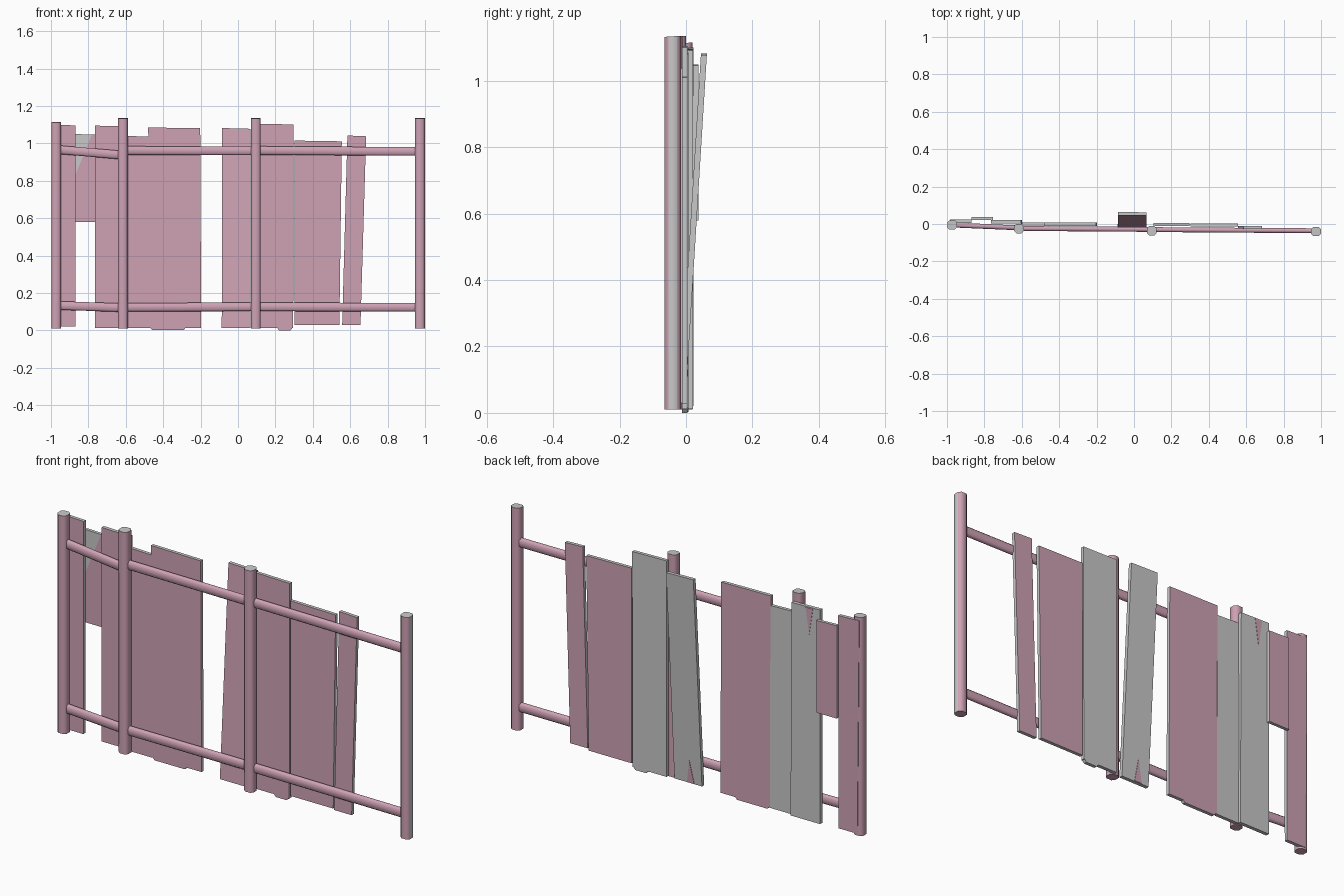
import bpy, bmesh
from mathutils import Vector

if "Cube" in bpy.data.objects:
    bpy.data.objects.remove(bpy.data.objects["Cube"])


def material(name, rgb):
    m = bpy.data.materials.new(name)
    m.diffuse_color = (*rgb, 1)
    m.use_nodes = True
    m.node_tree.nodes["Principled BSDF"].inputs["Base Color"].default_value = m.diffuse_color
    return m


PINK = material("dusty pink wood", (0.62, 0.36, 0.46))
GREY = material("pale grey wood", (0.58, 0.58, 0.58))


def prism(name, loop_a, loop_b, is_grey, smooth=False, cut=None):
    """Solid between two matching loops; is_grey(face) picks the colour."""
    bm = bmesh.new()
    a = [bm.verts.new(p) for p in loop_a]
    b = [bm.verts.new(p) for p in loop_b]
    bm.faces.new(a)
    bm.faces.new(b)
    n = len(a)
    for i in range(n):
        bm.faces.new((a[i], a[(i + 1) % n], b[(i + 1) % n], b[i]))
    bmesh.ops.recalc_face_normals(bm, faces=bm.faces)
    if cut:
        geom = bm.verts[:] + bm.edges[:] + bm.faces[:]
        bmesh.ops.bisect_plane(bm, geom=geom, plane_co=cut[0], plane_no=cut[1])
    bm.normal_update()
    for f in bm.faces:
        f.material_index = int(bool(is_grey(f)))
    me = bpy.data.meshes.new(name)
    bm.to_mesh(me)
    bm.free()
    me.materials.append(PINK)
    me.materials.append(GREY)
    ob = bpy.data.objects.new(name, me)
    bpy.context.collection.objects.link(ob)
    if smooth:
        bpy.ops.object.select_all(action='DESELECT')
        bpy.context.view_layer.objects.active = ob
        ob.select_set(True)
        bpy.ops.object.shade_smooth_by_angle(angle=0.9)
    return ob


def octagon(w, d, c):
    """Rectangle section w by d with corners cut by c."""
    w, d = w / 2, d / 2
    return [(-w + c, -d), (w - c, -d), (w, -d + c), (w, d - c),
            (w - c, d), (-w + c, d), (-w, d - c), (-w, -d + c)]


# Posts: x, y, top height
for i, (x, y, top) in enumerate([(-0.972, -0.005, 1.115), (-0.615, -0.025, 1.135),
                                 (0.095, -0.036, 1.135), (0.973, -0.040, 1.135)]):
    sec = octagon(0.052, 0.05, 0.012)
    prism(f"post_{i + 1}",
          [(x + u, y + v, 0.01) for u, v in sec],
          [(x + u, y + v, top - 0.1 * max(0, -v)) for u, v in sec],
          lambda f, last=(i == 3): f.normal.z > 0.7 or (last and f.normal.x > 0.95),
          smooth=True)

# Rails: start and end points of the centre line
RAILS = [((-0.955, -0.006, 0.966), (-0.63, -0.02, 0.938)),
         ((-0.60, -0.024, 0.962), (0.09, -0.029, 0.96)),
         ((0.10, -0.030, 0.962), (0.96, -0.036, 0.957)),
         ((-0.955, -0.006, 0.133), (-0.63, -0.02, 0.122)),
         ((-0.60, -0.024, 0.124), (0.09, -0.029, 0.126)),
         ((0.10, -0.030, 0.126), (0.96, -0.036, 0.124))]
for i, (s, e) in enumerate(RAILS):
    sec = octagon(0.026, 0.046, 0.008)
    prism(f"rail_{i + 1}",
          [(s[0], s[1] + u, s[2] + v) for u, v in sec],
          [(e[0], e[1] + u, e[2] + v) for u, v in sec],
          lambda f: False, smooth=True)


def plank(name, bottom, top, z, y, t=0.017, grey_back=False, lean=0.0,
          chip=None, cut=None):
    """Board with pink face and grey edges; y is the front of its foot."""
    z0, z1 = z
    outline = [(bottom[0], z0)]
    if chip:  # broken lower edge
        a, b, low = chip
        outline += [(a, z0), (a + 0.01, low), (b - 0.01, low), (b, z0)]
    outline += [(bottom[1], z0), (top[1], z1 - 0.004), (top[0], z1)]

    def side(dy):
        return [(px, y + dy + lean * (pz - z0) / (z1 - z0), pz) for px, pz in outline]

    def grey(f):
        if f.normal.y < -0.7:
            c = f.calc_center_median()
            return cut and (c - Vector(cut[0])).dot(Vector(cut[1])) > 0
        return grey_back if f.normal.y > 0.7 else True

    return prism(name, side(0), side(t), grey, cut=cut)


# Boards from left to right
plank("plank_1", (-0.975, -0.87), (-0.985, -0.868), (0.02, 1.10), 0.006)
plank("plank_short", (-0.87, -0.755), (-0.87, -0.755), (0.58, 1.05), 0.021, 0.016,
      cut=((-0.87, 0.02, 0.83), (-0.22, 0, 0.09)))
plank("plank_2", (-0.765, -0.60), (-0.765, -0.605), (0.012, 1.095), 0.003, 0.018,
      grey_back=True)
plank("plank_3", (-0.605, -0.475), (-0.60, -0.478), (0.012, 1.04), -0.009,
      grey_back=True)
plank("plank_4", (-0.475, -0.197), (-0.48, -0.202), (0.014, 1.085), -0.010,
      chip=(-0.47, -0.28, 0.003))
plank("plank_leaning", (-0.087, 0.067), (-0.085, 0.067), (0.012, 1.082), -0.021, 0.018,
      grey_back=True, lean=0.066)
plank("plank_5", (0.105, 0.295), (0.105, 0.298), (0.012, 1.105), -0.012,
      grey_back=True, chip=(0.21, 0.29, 0.0))
plank("plank_6", (0.302, 0.542), (0.302, 0.555), (0.028, 1.015), -0.013)
plank("plank_7", (0.557, 0.655), (0.585, 0.685), (0.03, 1.042), -0.027)


# Dark splits in the backs of two boards, as thin plates
def split(name, pts):
    prism(name, pts, [(x, y + 0.002, z) for x, y, z in pts], lambda f: False)


split("split_top", [(-0.725, 0.0205, 1.088), (-0.685, 0.0205, 1.088),
                    (-0.705, 0.0205, 0.955)])
split("split_bottom", [(-0.045, -0.0025, 0.014), (-0.005, -0.0025, 0.014),
                       (-0.022, 0.0045, 0.13)])
